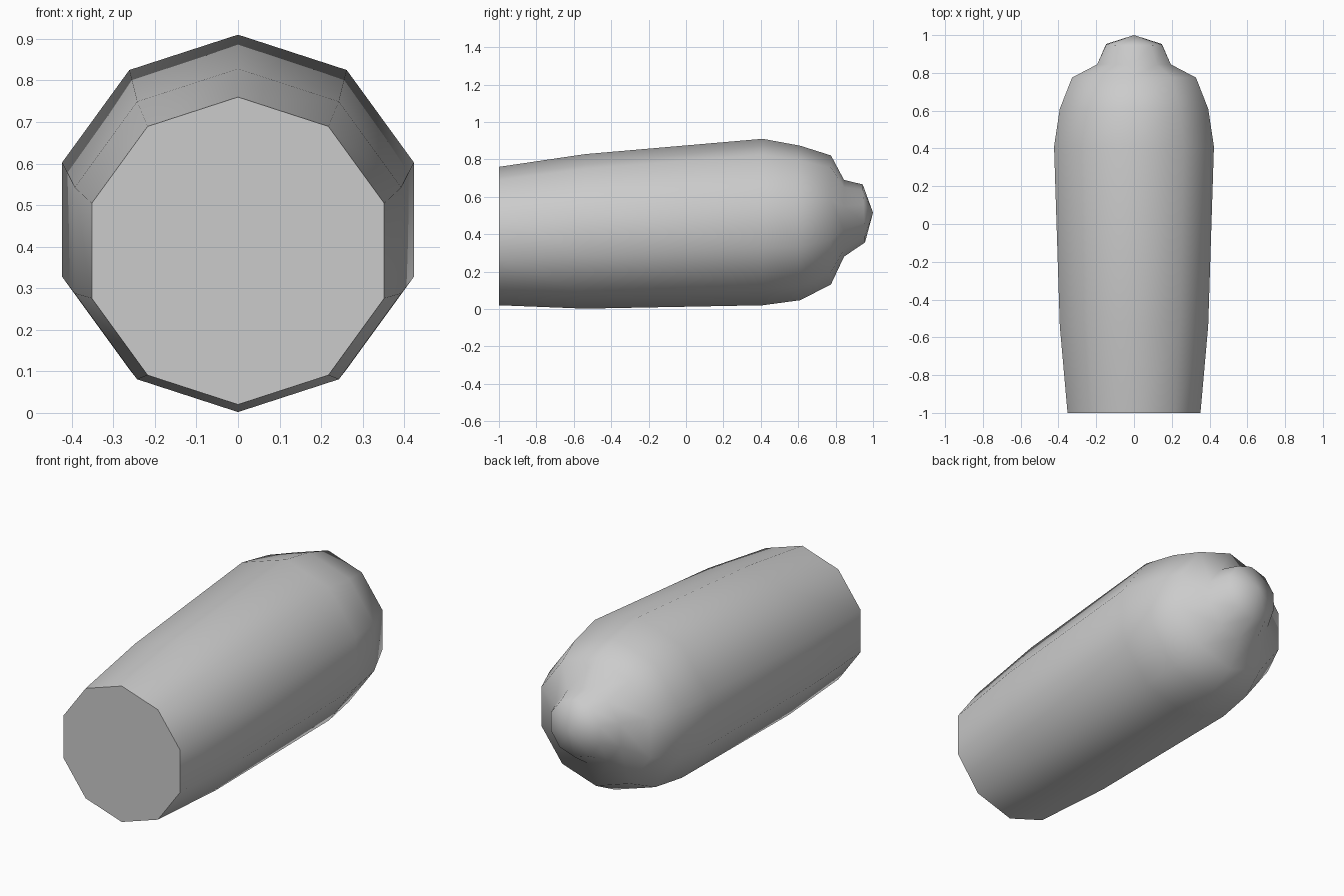
import bpy, bmesh
from math import sin, cos, tau
from mathutils import Vector

cube = bpy.data.objects.get("Cube")
if cube:
    bpy.data.objects.remove(cube, do_unlink=True)

# Plain grey material
grey = bpy.data.materials.new("light_grey")
grey.use_nodes = True
colour = (0.6, 0.6, 0.6, 1)
grey.diffuse_color = colour
grey.node_tree.nodes["Principled BSDF"].inputs["Base Color"].default_value = colour

SIDES = 10
# Ring stations along the body: y, centre height, radius, tilt
STATIONS = [
    (-1.0, 0.39, 0.37, 0),
    (-0.54, 0.415, 0.413, 0),
    (0.41, 0.465, 0.445, 0),
    (0.61, 0.46, 0.413, 0),
    (0.775, 0.476, 0.345, 0),
    (0.845, 0.485, 0.205, 0),
    (0.951, 0.511, 0.155, 0.006),
]


def add_ring(bm, y, z, r, tilt):
    ring = []
    for i in range(SIDES):
        a = tau * i / SIDES
        ring.append(bm.verts.new((r * sin(a), y - tilt * cos(a), z + r * cos(a))))
    return ring


bm = bmesh.new()
rings = [add_ring(bm, *s) for s in STATIONS]

# Body walls between neighbouring rings
for a, b in zip(rings, rings[1:]):
    for i in range(SIDES):
        j = (i + 1) % SIDES
        bm.faces.new((a[i], a[j], b[j], b[i]))

# Rounded tip fan at the back and flat cap at the front
tip = bm.verts.new(Vector((0, 1.0, 0.515)))
for i in range(SIDES):
    bm.faces.new((rings[-1][i], rings[-1][(i + 1) % SIDES], tip))
cap = bm.faces.new(rings[0])

bmesh.ops.recalc_face_normals(bm, faces=bm.faces)
for f in bm.faces:
    f.smooth = f is not cap
for e in cap.edges:
    e.smooth = False

mesh = bpy.data.meshes.new("tapered_body")
bm.to_mesh(mesh)
bm.free()
mesh.materials.append(grey)
body = bpy.data.objects.new("tapered_body", mesh)
bpy.context.collection.objects.link(body)
